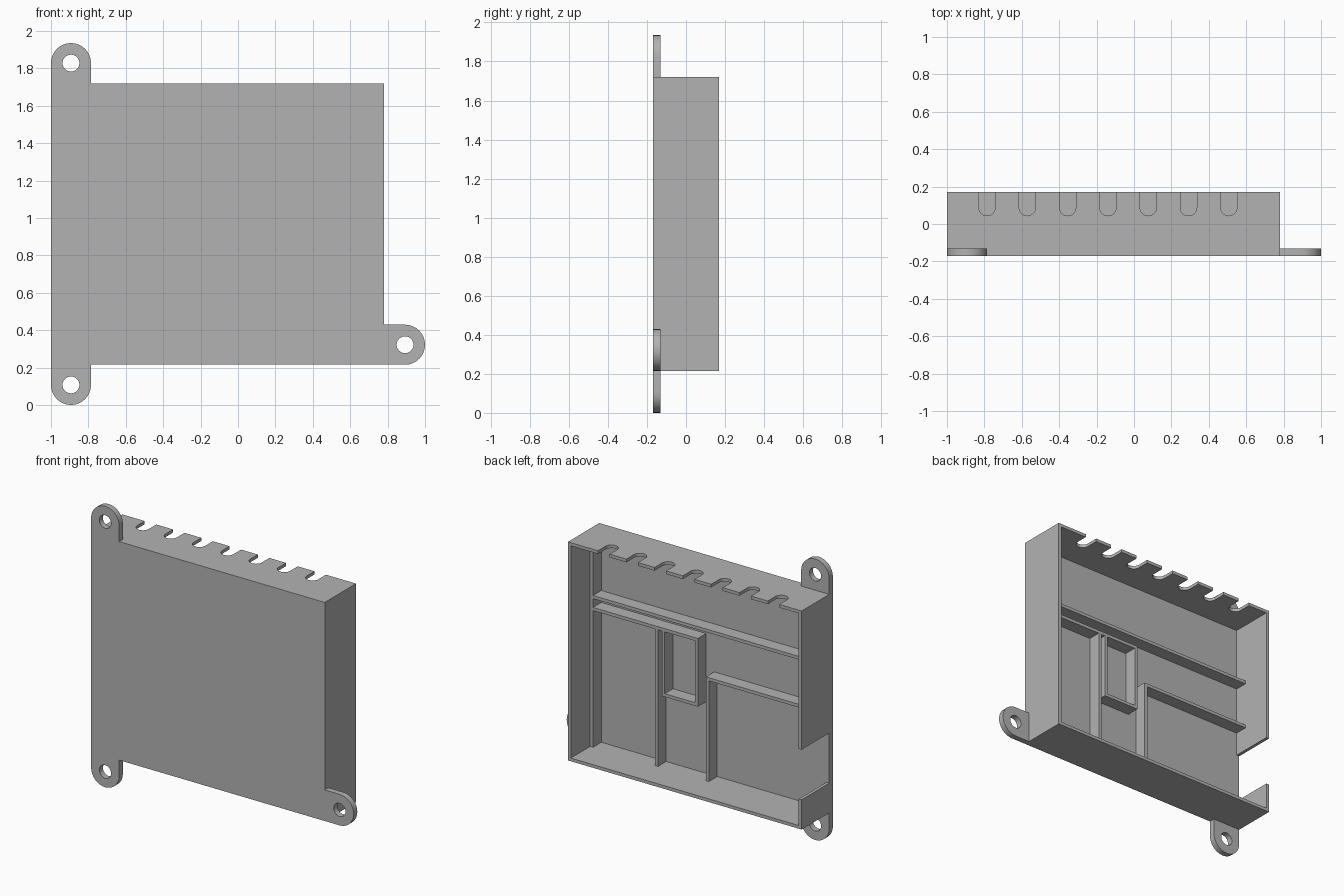
import bpy
import math
from math import pi, cos, sin
from mathutils import Matrix

cube = bpy.data.objects.get("Cube")
if cube:
    bpy.data.objects.remove(cube, do_unlink=True)

grey = bpy.data.materials.new("plain_grey")
grey.use_nodes = True
colour = (0.45, 0.45, 0.45, 1)
grey.diffuse_color = colour
grey.node_tree.nodes["Principled BSDF"].inputs["Base Color"].default_value = colour

# Main dimensions
LEFT, RIGHT = 0.78, -1.0
BOTTOM, TOP = 0.215, 1.72
FRONT, FLOOR, RIB, BACK = -0.17, -0.13, -0.04, 0.17
T = 0.022          # wall and rib thickness
R, HOLE = 0.107, 0.045


def arc(cx, cy, r, start, end, n=16):
    return [(cx + r * cos(start + (end - start) * i / n),
             cy + r * sin(start + (end - start) * i / n)) for i in range(n + 1)]


def sheet(name, loops, thickness, matrix):
    """Flat outline with optional holes, given a thickness."""
    curve = bpy.data.curves.new(name, 'CURVE')
    curve.dimensions = '2D'
    curve.fill_mode = 'BOTH'
    curve.extrude = thickness / 2
    for loop in loops:
        spline = curve.splines.new('POLY')
        spline.points.add(len(loop) - 1)
        for point, (x, y) in zip(spline.points, loop):
            point.co = (x, y, 0, 1)
        spline.use_cyclic_u = True
    curve.materials.append(grey)
    obj = bpy.data.objects.new(name, curve)
    bpy.context.collection.objects.link(obj)
    obj.matrix_world = matrix
    bpy.ops.object.select_all(action='DESELECT')
    obj.select_set(True)
    bpy.context.view_layer.objects.active = obj
    bpy.ops.object.convert(target='MESH')
    bpy.ops.object.shade_smooth_by_angle(angle=math.radians(30))


def box(name, x0, x1, y0, y1, z0, z1):
    bpy.ops.mesh.primitive_cube_add(size=1)
    obj = bpy.context.object
    obj.name = name
    obj.data.transform(Matrix.Translation(((x0 + x1) / 2, (y0 + y1) / 2, (z0 + z1) / 2))
                       @ Matrix.Diagonal((x1 - x0, y1 - y0, z1 - z0, 1)))
    obj.data.materials.append(grey)


# Front panel with three rounded screw tabs
tab_x, side_z = RIGHT + R, BOTTOM + R
low_z, high_z = R, 1.935 - R
outline = (arc(tab_x, low_z, R, pi, 2 * pi) + [(RIGHT + 2 * R, BOTTOM)]
           + arc(1 - R, side_z, R, -pi / 2, pi / 2)
           + [(LEFT, BOTTOM + 2 * R), (LEFT, TOP), (RIGHT + 2 * R, TOP)]
           + arc(tab_x, high_z, R, 0, pi))
holes = [arc(x, z, HOLE, 0, 2 * pi, 32)[:-1]
         for x, z in ((tab_x, low_z), (tab_x, high_z), (1 - R, side_z))]
sheet("front_panel", [outline] + holes, FLOOR - FRONT,
      Matrix.Translation((0, (FRONT + FLOOR) / 2, 0)) @ Matrix.Rotation(pi / 2, 4, 'X'))

# Top wall with a row of cable slots open to the back
top_outline = [(LEFT, BACK), (LEFT, FLOOR), (RIGHT, FLOOR), (RIGHT, BACK)]
slot_r = 0.044
for i in range(7):
    cx = -0.786 + 0.2155 * i
    top_outline += [(cx - slot_r, BACK)] + arc(cx, 0.088, slot_r, pi, 2 * pi) + [(cx + slot_r, BACK)]
sheet("top_wall", [top_outline], T, Matrix.Translation((0, 0, TOP - T / 2)))

# Remaining outer walls; the right one has a gap
box("bottom_wall", RIGHT, LEFT, FLOOR, BACK, BOTTOM, BOTTOM + T)
box("left_wall", LEFT - T, LEFT, FLOOR, BACK, BOTTOM + T, TOP - T)
box("right_wall_lower", RIGHT, RIGHT + T, FLOOR, BACK, BOTTOM + T, 0.42)
box("right_wall_upper", RIGHT, RIGHT + T, FLOOR, BACK, 0.765, TOP - T)

# Inner ribs: name, x range, z range
inner_l, inner_r = LEFT - T, RIGHT + T
floor_z, shelf_z = BOTTOM + T, 1.178
ribs = [
    ("left_rib", inner_l - T, inner_l, floor_z, TOP - T),
    ("upper_rib", inner_r, inner_l - T, 1.26, 1.26 + T),
    ("middle_rib", -0.062, inner_l - T, shelf_z, shelf_z + T),
    ("divider_rib", 0.242, 0.242 + T, floor_z, shelf_z),
    ("frame_left", 0.19, 0.19 + T, 0.73, shelf_z),
    ("frame_right", -0.062, -0.062 + T, 0.73, shelf_z),
    ("frame_bottom", -0.062 + T, 0.19, 0.73, 0.73 + T),
    ("corner_rib_upright", -0.146, -0.146 + T, floor_z, 0.93),
    ("corner_rib_shelf", inner_r, -0.146 + T, 0.93, 0.93 + T),
]
for name, x0, x1, z0, z1 in ribs:
    box(name, x0, x1, FLOOR, RIB, z0, z1)
